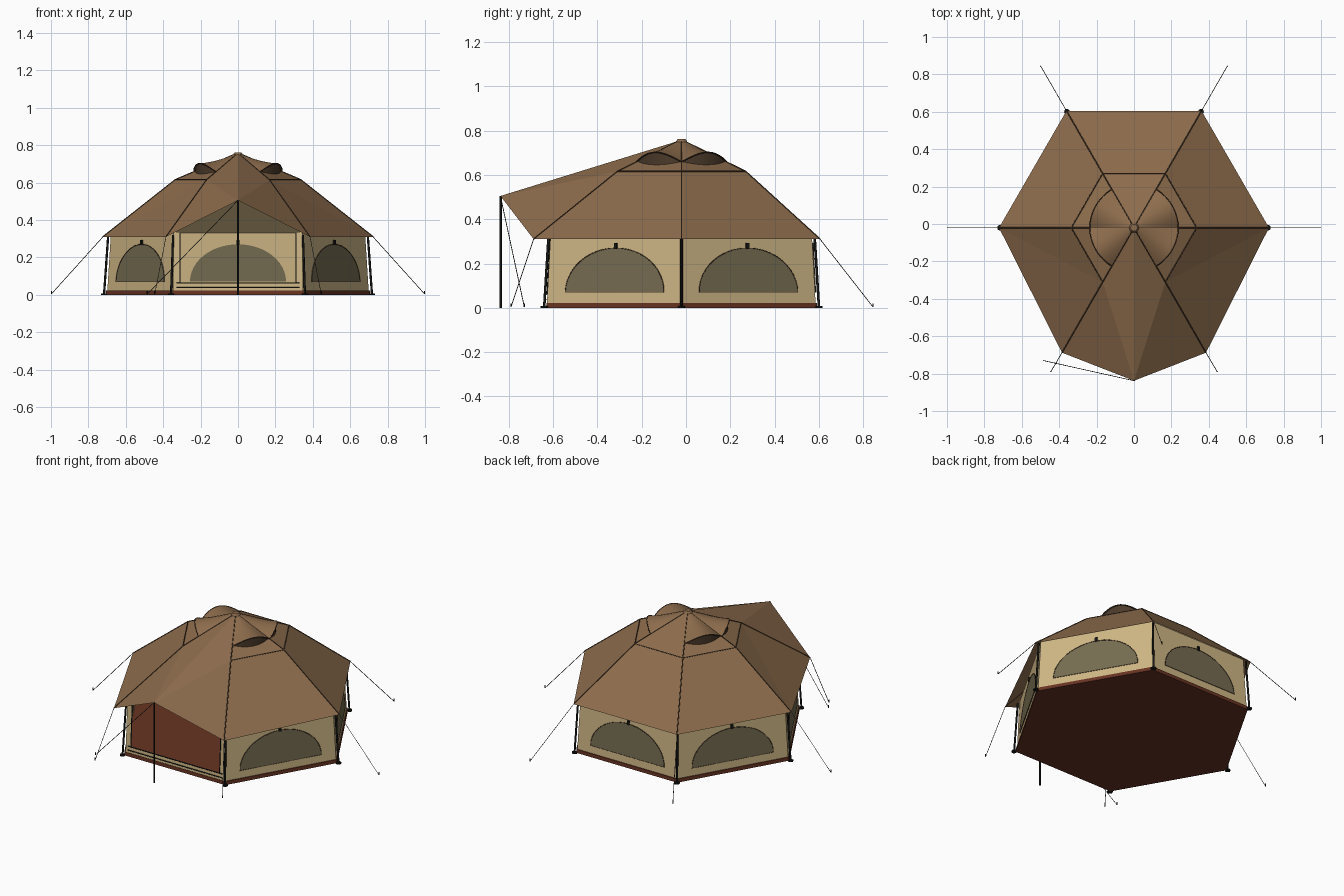
import bpy, bmesh, math
from mathutils import Vector

if "Cube" in bpy.data.objects:
    bpy.data.objects.remove(bpy.data.objects["Cube"])

CY = -0.02            # centre of the hexagon in y
FRONT = 4             # panel index that holds the doorway


def material(name, rgb):
    m = bpy.data.materials.new(name)
    m.diffuse_color = (*rgb, 1)
    m.use_nodes = True
    m.node_tree.nodes["Principled BSDF"].inputs["Base Color"].default_value = m.diffuse_color
    return m


BROWN = material("roof_brown", (0.27, 0.153, 0.074))
TAN = material("wall_tan", (0.62, 0.47, 0.235))
MESH = material("window_mesh", (0.18, 0.150, 0.082))
RUST = material("floor_rust", (0.14, 0.034, 0.016))
BLACK = material("pole_black", (0.009, 0.009, 0.008))
SEAM = material("seam_dark_brown", (0.07, 0.042, 0.023))
ROPE = material("rope_grey", (0.05, 0.05, 0.045))


def build(name, verts, faces, mat, smooth=False):
    me = bpy.data.meshes.new(name)
    me.from_pydata([tuple(v) for v in verts], [], faces)
    me.materials.append(mat)
    bm = bmesh.new()
    bm.from_mesh(me)
    bmesh.ops.recalc_face_normals(bm, faces=bm.faces)
    bm.to_mesh(me)
    bm.free()
    for p in me.polygons:
        p.use_smooth = smooth
    ob = bpy.data.objects.new(name, me)
    bpy.context.collection.objects.link(ob)
    return ob


def hexpt(k, r, z):
    a = math.radians(60 * k)
    return Vector((r * math.cos(a), CY + r * math.sin(a), z))


def rods(name, paths, radius, mat, sides=6, cyclic=False):
    cu = bpy.data.curves.new(name, 'CURVE')
    cu.dimensions = '3D'
    cu.bevel_depth = radius
    cu.bevel_resolution = max(0, sides // 2 - 2)
    cu.use_fill_caps = True
    cu.materials.append(mat)
    for path in paths:
        sp = cu.splines.new('POLY')
        sp.points.add(len(path) - 1)
        for p, co in zip(sp.points, path):
            p.co = (*co, 1)
        sp.use_cyclic_u = cyclic
    ob = bpy.data.objects.new(name, cu)
    bpy.context.collection.objects.link(ob)
    return ob


def wall_r(z):
    return 0.70 - 0.02 * z / 0.32


def on_wall(i, u, z, out=0.0):
    """Point on wall panel i, u along the panel from its middle."""
    a, b = hexpt(i, wall_r(z), z), hexpt(i + 1, wall_r(z), z)
    d = (b - a).normalized()
    n = Vector((d.y, -d.x, 0))
    return (a + b) / 2 + d * u + n * out


def plate(name, i, outline, half, mat):
    """Thin plate straddling a wall panel."""
    n = len(outline)
    vs = [on_wall(i, u, z, half) for u, z in outline] + [on_wall(i, u, z, -half) for u, z in outline]
    fs = [list(range(n)), list(range(2 * n - 1, n - 1, -1))]
    fs += [[j, (j + 1) % n, n + (j + 1) % n, n + j] for j in range(n)]
    return build(name, vs, fs, mat)


def rect(u0, u1, z0, z1):
    return [(u0, z0), (u1, z0), (u1, z1), (u0, z1)]


# Floor tray
build("floor_tray", [hexpt(k, 0.706, 0.0) for k in range(6)] + [hexpt(k, 0.705, 0.022) for k in range(6)],
      [list(range(5, -1, -1)), list(range(6, 12))] +
      [[k, (k + 1) % 6, 6 + (k + 1) % 6, 6 + k] for k in range(6)], RUST)

# Walls with half-oval mesh windows
N = 24
arch = [(0.257 * math.cos(math.pi * j / N), 0.07 + 0.2 * math.sin(math.pi * j / N)) for j in range(N + 1)]
rims = []
for i in range(6):
    if i == FRONT:
        continue
    build(f"wall_{i}", [hexpt(i, wall_r(.02), .02), hexpt(i + 1, wall_r(.02), .02),
                        hexpt(i + 1, wall_r(.335), .335), hexpt(i, wall_r(.335), .335)], [[0, 1, 2, 3]], TAN)
    plate(f"window_{i}", i, arch, 0.003, MESH)
    plate(f"window_toggle_{i}", i, rect(-0.007, 0.007, 0.265, 0.292), 0.009, BLACK)
    rims.append([on_wall(i, u, z, 0.003) for u, z in arch])
rods("window_rims", rims, 0.002, SEAM, cyclic=True)

# Doorway frame
plate("door_sill", FRONT, rect(-0.345, 0.345, 0.02, 0.062), 0.003, TAN)
for s in (-1, 1):
    u0, u1 = sorted((s * 0.31, s * 0.345))
    plate("door_jamb", FRONT, rect(u0, u1, 0.06, 0.335), 0.003, TAN)
rods("door_zips", [[on_wall(FRONT, s * 0.31, 0.06, .004), on_wall(FRONT, s * 0.31, 0.33, .004)] for s in (-1, 1)] +
     [[on_wall(FRONT, -0.33, z, .004), on_wall(FRONT, 0.33, z, .004)] for z in (0.038, 0.062)], 0.003, BLACK)

# Roof: two rings of panels plus the peaked front awning
EAVE, MID, TOP = 0.31, 0.615, 0.758
apex = Vector((0, CY, TOP))
tip = Vector((0, -0.838, 0.505))
mid = [hexpt(k, 0.335, MID) for k in range(6)]
eave = [hexpt(k, 0.722, EAVE) for k in range(6)]
eave[4], eave[5] = Vector((-0.385, -0.688, EAVE)), Vector((0.385, -0.688, EAVE))
faces = []
for k in range(6):
    n = (k + 1) % 6
    if k == FRONT:
        faces += [[0, 1 + k, 13], [0, 13, 1 + n], [1 + k, 7 + k, 13], [1 + n, 13, 7 + n]]
    elif k == 5:
        faces += [[0, 1 + k, 1 + n], [1 + k, 7 + k, 7 + n], [1 + k, 7 + n, 1 + n]]
    elif k == 3:
        faces += [[0, 1 + k, 1 + n], [1 + k, 7 + k, 1 + n], [7 + k, 7 + n, 1 + n]]
    else:
        faces += [[0, 1 + k, 1 + n], [1 + k, 7 + k, 7 + n, 1 + n]]
build("roof", [apex] + mid + eave + [tip], faces, BROWN)

# Tan lining inside the roof
lin = [Vector((0, CY, TOP - .02))] + [hexpt(k, 0.325, MID - .012) for k in range(6)] + \
      [hexpt(k, 0.678, 0.33) for k in range(6)]
lf = []
for k in range(6):
    n = (k + 1) % 6
    if k != FRONT:
        lf += [[0, 1 + k, 1 + n], [1 + k, 7 + k, 7 + n, 1 + n]]
build("roof_lining", lin, lf, TAN)

# Seams along hips, ring and awning ridge
up = Vector((0, 0, 0.001))
rods("roof_seams", [[apex + up, mid[k] + up, eave[k] + up] for k in range(6)] +
     [[mid[k] + up, mid[(k + 1) % 6] + up] for k in range(6) if k != FRONT], 0.003, SEAM, sides=4)

# Arched vent hoods with dark openings
RV, COLS, ROWS = 0.236, 16, 6
for i in (0, 2, 3, 5):
    vs, fs = [], []
    for r in range(ROWS + 1):
        s = 0.1 + 0.9 * r / ROWS
        for c in range(COLS + 1):
            t = c / COLS
            base = TOP - (TOP - MID) * RV * s / 0.335
            vs.append(hexpt(i + t, RV * s, base + 0.002 + 0.043 * math.sin(math.pi * t) * s * s))
    w = COLS + 1
    for r in range(ROWS):
        for c in range(COLS):
            fs.append([r * w + c, r * w + c + 1, (r + 1) * w + c + 1, (r + 1) * w + c])
    build(f"vent_hood_{i}", vs, fs, BROWN, smooth=True)
    edge = vs[-w:]
    rin = RV - 0.008
    low, high = [], []
    for c in range(w):
        phi = c / COLS
        plane = TOP - (TOP - MID) * rin * math.cos(math.radians(60 * phi - 30)) / 0.290
        low.append(hexpt(i + phi, rin, plane))
        high.append(hexpt(i + phi, rin, max(plane, edge[c].z - 0.001)))
    build(f"vent_opening_{i}", low + high, [[c, c + 1, w + c + 1, w + c] for c in range(COLS)], SEAM)
    rods(f"vent_rim_{i}", [edge], 0.003, SEAM, sides=4)

# Peak cap
bpy.ops.mesh.primitive_cone_add(vertices=16, radius1=0.028, radius2=0.018, depth=0.016, location=(0, CY, 0.754))
bpy.context.object.name = "peak_cap"
bpy.context.object.data.materials.append(BROWN)

# Corner poles, feet and awning pole
rods("corner_poles", [[hexpt(k, 0.716, 0.005), hexpt(k, 0.694, 0.318)] for k in range(6)], 0.006, BLACK, sides=8)
for k in range(6):
    bpy.ops.mesh.primitive_cylinder_add(vertices=8, radius=0.016, depth=0.008, location=hexpt(k, 0.716, 0.004))
    bpy.context.object.name = f"pole_foot_{k}"
    bpy.context.object.data.materials.append(BLACK)
rods("awning_pole", [[(0, -0.836, 0), (0, -0.836, 0.505)]], 0.005, BLACK, sides=8)

# Guy lines and pegs
ends = [hexpt(k, 0.998, 0.004) for k in range(6)]
ends[4], ends[5] = Vector((-0.445, -0.79, 0.004)), Vector((0.445, -0.79, 0.004))
lines = [[eave[k], ends[k]] for k in range(6)] + [[tip, Vector((-0.485, -0.73, 0.004))]]
rods("guy_lines", lines, 0.0018, ROPE, sides=4)
rods("pegs", [[e, e + Vector((0, 0, 0.016))] for _, e in lines], 0.003, BLACK, sides=6)
